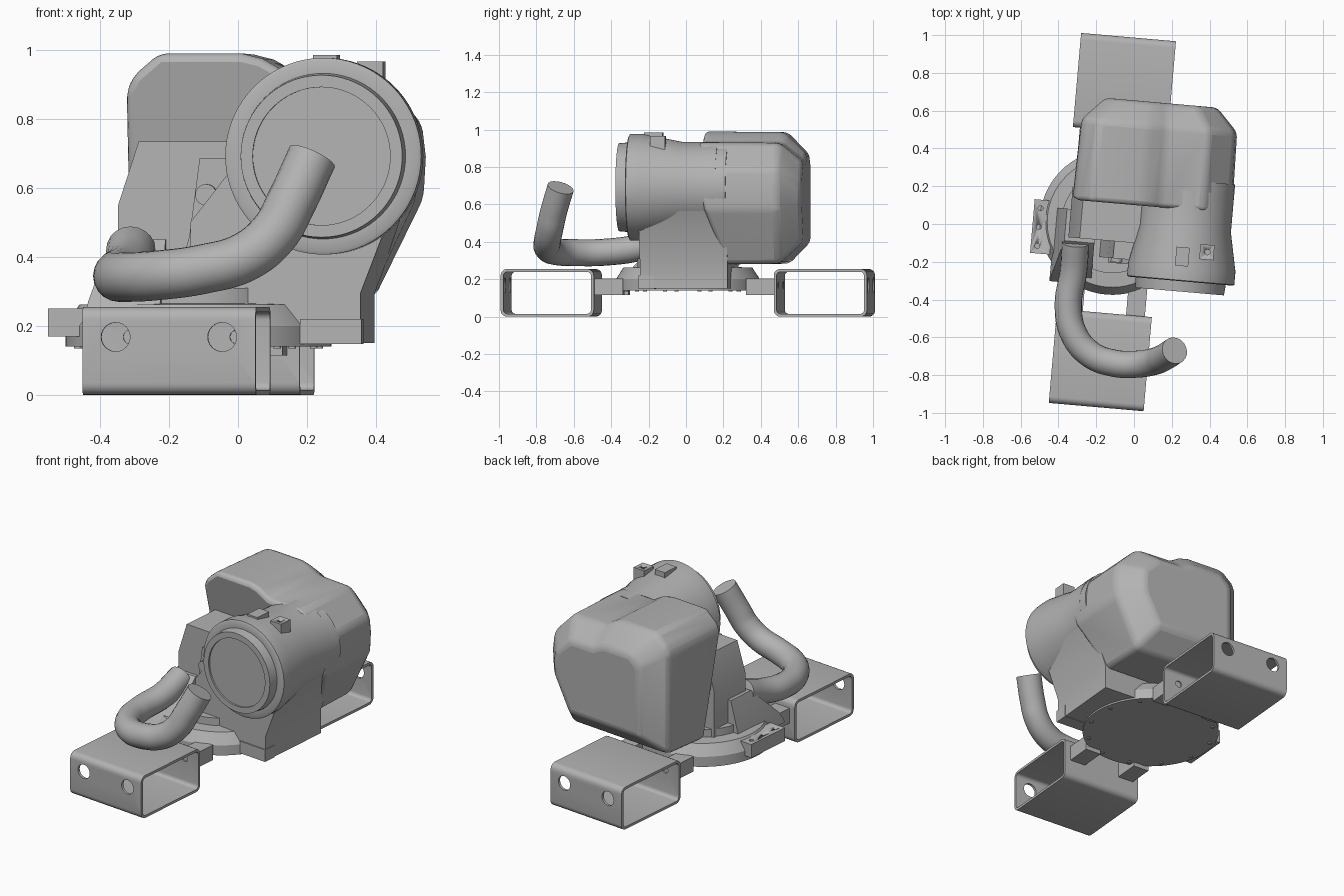
import bpy, bmesh, math
from mathutils import Matrix, Vector

if "Cube" in bpy.data.objects:
    bpy.data.objects.remove(bpy.data.objects["Cube"], do_unlink=True)

YAW = Matrix.Rotation(math.radians(-5), 4, 'Z')
BASE_X = -0.115

grey = bpy.data.materials.new("machine grey")
grey.use_nodes = True
grey.diffuse_color = (0.45, 0.45, 0.45, 1)
grey.node_tree.nodes["Principled BSDF"].inputs["Base Color"].default_value = (0.45, 0.45, 0.45, 1)


def smooth(ob):
    bpy.ops.object.select_all(action='DESELECT')
    ob.select_set(True)
    bpy.context.view_layer.objects.active = ob
    bpy.ops.object.shade_smooth_by_angle(angle=math.radians(32))


def finish(name, bm, bevel=0.0, segments=3):
    bmesh.ops.recalc_face_normals(bm, faces=bm.faces)
    me = bpy.data.meshes.new(name)
    bm.to_mesh(me)
    bm.free()
    me.materials.append(grey)
    ob = bpy.data.objects.new(name, me)
    bpy.context.collection.objects.link(ob)
    ob.matrix_world = YAW
    smooth(ob)
    if bevel:
        mod = ob.modifiers.new("soft edges", 'BEVEL')
        mod.width, mod.segments, mod.limit_method = bevel, segments, 'ANGLE'
        mod.angle_limit = math.radians(20)
    return ob


def loft(name, rings, closed_ends=True, **kw):
    """Skin equal-length rings of points, capping both ends."""
    bm = bmesh.new()
    loops = [[bm.verts.new(p) for p in ring] for ring in rings]
    n = len(loops[0])
    for a, b in zip(loops, loops[1:]):
        for i in range(n):
            j = (i + 1) % n
            bm.faces.new((a[i], a[j], b[j], b[i]))
    if closed_ends:
        bm.faces.new(loops[0])
        bm.faces.new(loops[-1])
    return finish(name, bm, **kw)


def prism(name, outline, y0, y1, **kw):
    return loft(name, [[(x, y, z) for x, z in outline] for y in (y0, y1)], **kw)


def box(name, x, y, z, **kw):
    return prism(name, [(x[0], z[0]), (x[1], z[0]), (x[1], z[1]), (x[0], z[1])], *y, **kw)


def lathe(name, profile, place, sides=64):
    """Turn (radius, height) pairs about local z, then place the result."""
    turn = [2 * math.pi * i / sides for i in range(sides)]
    return loft(name, [[place @ Vector((r * math.cos(a), r * math.sin(a), h)) for a in turn]
                       for r, h in profile])


def rod(name, x, z, radius, y0, y1):
    place = Matrix.Translation((x, 0, z)) @ Matrix.Rotation(math.radians(-90), 4, 'X')
    return lathe(name, [(radius, y0), (radius, y1)], place, 24)


def cut(ob, cutters):
    for c in cutters:
        mod = ob.modifiers.new("hole", 'BOOLEAN')
        mod.operation, mod.object, mod.solver = 'DIFFERENCE', c, 'EXACT'
    bpy.context.view_layer.update()
    ob.data = bpy.data.meshes.new_from_object(ob.evaluated_get(bpy.context.evaluated_depsgraph_get()))
    ob.modifiers.clear()
    for c in cutters:
        bpy.data.objects.remove(c, do_unlink=True)


def rounded_rect(cy, cz, hy, hz, r):
    pts = []
    for k, (sy, sz) in enumerate(((1, 1), (-1, 1), (-1, -1), (1, -1))):
        for s in range(6):
            a = math.radians(90 * k + 18 * s)
            pts.append((cy + sy * (hy - r) + r * math.cos(a), cz + sz * (hz - r) + r * math.sin(a)))
    return pts


# Hollow rectangular feet with bolt holes, and the lugs joining them to the turntable
for side, label in ((-1, "front"), (1, "rear")):
    cy = side * 0.733
    x0, x1 = BASE_X - 0.252, BASE_X + 0.252
    outer = rounded_rect(cy, 0.1275, 0.25, 0.1275, 0.035)
    inner = rounded_rect(cy, 0.1275, 0.235, 0.1125, 0.022)
    rings = [[(x, y, z) for y, z in sec] for x, sec in
             ((x0, outer), (x1, outer), (x1, inner), (x0, inner), (x0, outer))]
    foot = loft(label + "_foot_tube", rings, closed_ends=False)
    bm = bmesh.new()
    bm.from_mesh(foot.data)
    bmesh.ops.remove_doubles(bm, verts=bm.verts, dist=1e-5)
    bmesh.ops.recalc_face_normals(bm, faces=bm.faces)
    bm.to_mesh(foot.data)
    bm.free()
    holes = []
    for dx in (-0.155, 0.155):
        holes.append(rod("hole", BASE_X + dx, 0.168, 0.042, cy + side * 0.15, cy + side * 0.3))
        holes.append(rod("hole", BASE_X + dx, 0.168, 0.02, cy - side * 0.15, cy - side * 0.3))
    cut(foot, holes)
    smooth(foot)
    for k, dx in enumerate((-0.165, 0.165)):
        box(f"{label}_lug_{k + 1}", (BASE_X + dx - 0.05, BASE_X + dx + 0.05),
            sorted((side * 0.33, side * 0.49)), (0.115, 0.205))

# Turntable
lathe("turntable", [(0.385, 0.14), (0.385, 0.2), (0.345, 0.262), (0.27, 0.265), (0.27, 0.31)],
      Matrix.Translation((BASE_X, 0, 0)))
for i in range(12):
    a = math.radians(30 * i + 15)
    lathe("turntable_bolt", [(0.011, 0.134), (0.011, 0.145)],
          Matrix.Translation((BASE_X + 0.355 * math.cos(a), 0.355 * math.sin(a), 0)), 12)
tab = box("side_tab", (-0.535, -0.43), (-0.2, 0.085), (0.17, 0.25))
cut(tab, [lathe("hole", [(0.013, 0.2), (0.013, 0.3)], Matrix.Translation((-0.5, y, 0)), 16)
          for y in (-0.16, -0.06, 0.04)])

# Main housing, with its rounded crown and foot
cx, cz = 0.272, 0.692
crown = [(cx + 0.243 * math.cos(math.radians(a)), cz + 0.235 * math.sin(math.radians(a)))
         for a in range(180, -31, -10)]
prism("main_housing", crown + [(0.375, 0.295), (0.375, 0.15), (-0.12, 0.15), (-0.12, 0.5)],
      -0.215, 0.255)
box("housing_foot", (0.2, 0.378), (-0.222, -0.14), (0.148, 0.22))

# Barrel on the front of the housing
lathe("barrel", [(0.2, -0.325), (0.2, -0.335), (0.235, -0.335), (0.24, -0.28), (0.275, -0.28),
                 (0.285, -0.275), (0.285, -0.205), (0.243, 0.0), (0.243, 0.2)],
      Matrix.Translation((cx, 0, cz)) @ Matrix.Rotation(math.radians(-90), 4, 'X'), 72)
box("barrel_clip_inner", (0.235, 0.305), (-0.2, -0.1), (0.88, 0.985))
clip = box("barrel_clip_outer", (0.36, 0.435), (-0.155, -0.075), (0.85, 0.967))
cut(clip, [lathe("hole", [(0.014, 0.93), (0.014, 1)], Matrix.Translation((0.4, -0.115, 0)), 16)])

# Rear cover: a chamfered hood whose front edge leans back towards the bottom
section = [(-0.335, 0.28), (-0.335, 0.88), (-0.315, 0.925), (-0.24, 0.99), (0.0, 0.99), (0.06, 0.975),
           (0.13, 0.935), (0.36, 0.932), (0.5, 0.79), (0.512, 0.69), (0.505, 0.57), (0.36, 0.28)]
mx, mz = 0.09, 0.63


def hood(y, sx, sz):
    return [(mx + (x - mx) * sx, y, mz + (z - mz) * sz) for x, z in section]


front_edge = [(x, 0.1 + max(0, 0.69 - z) * 0.34, z) for x, z in section]
loft("rear_cover", [front_edge, hood(0.53, 0.975, 0.99), hood(0.652, 0.7, 0.66)],
     bevel=0.03)

# Side compartment, its sloping skirt, and the small pivot plate
prism("side_compartment", [(-0.34, 0.2), (-0.34, 0.55), (-0.28, 0.735), (0.04, 0.735), (0.04, 0.2)],
      -0.1, 0.17)
loft("compartment_skirt", [
    [(-0.42, -0.34, 0.2), (-0.2, -0.34, 0.2), (-0.2, 0.05, 0.2), (-0.42, 0.05, 0.2)],
    [(-0.41, -0.3, 0.27), (-0.2, -0.3, 0.27), (-0.2, 0.05, 0.27), (-0.41, 0.05, 0.27)],
    [(-0.36, -0.12, 0.45), (-0.2, -0.12, 0.45), (-0.2, 0.05, 0.45), (-0.36, 0.05, 0.45)]])
prism("pivot_plate", [(-0.17, 0.3), (-0.125, 0.46), (-0.095, 0.685), (0.06, 0.685), (0.06, 0.3)],
      -0.19, -0.05)
rod("pivot_pin", -0.075, 0.58, 0.031, -0.21, -0.1)

# Bent hose
curve = bpy.data.curves.new("hose", 'CURVE')
curve.dimensions = '3D'
curve.bevel_depth, curve.bevel_resolution, curve.resolution_u = 0.072, 8, 8
curve.use_fill_caps = True
path = [(-0.31, -0.1, 0.42), (-0.32, -0.25, 0.37), (-0.348, -0.43, 0.345), (-0.32, -0.58, 0.342),
        (-0.23, -0.69, 0.347), (-0.1, -0.738, 0.365), (0.02, -0.742, 0.4), (0.105, -0.728, 0.47),
        (0.155, -0.708, 0.56), (0.215, -0.67, 0.69)]
spline = curve.splines.new('BEZIER')
spline.bezier_points.add(len(path) - 1)
for point, co in zip(spline.bezier_points, path):
    point.co = co
    point.handle_left_type = point.handle_right_type = 'AUTO'
draft = bpy.data.objects.new("hose_draft", curve)
bpy.context.collection.objects.link(draft)
bpy.context.view_layer.update()
mesh = bpy.data.meshes.new_from_object(draft.evaluated_get(bpy.context.evaluated_depsgraph_get()))
bpy.data.objects.remove(draft, do_unlink=True)
mesh.materials.clear()
mesh.materials.append(grey)
hose = bpy.data.objects.new("hose", mesh)
bpy.context.collection.objects.link(hose)
smooth(hose)
